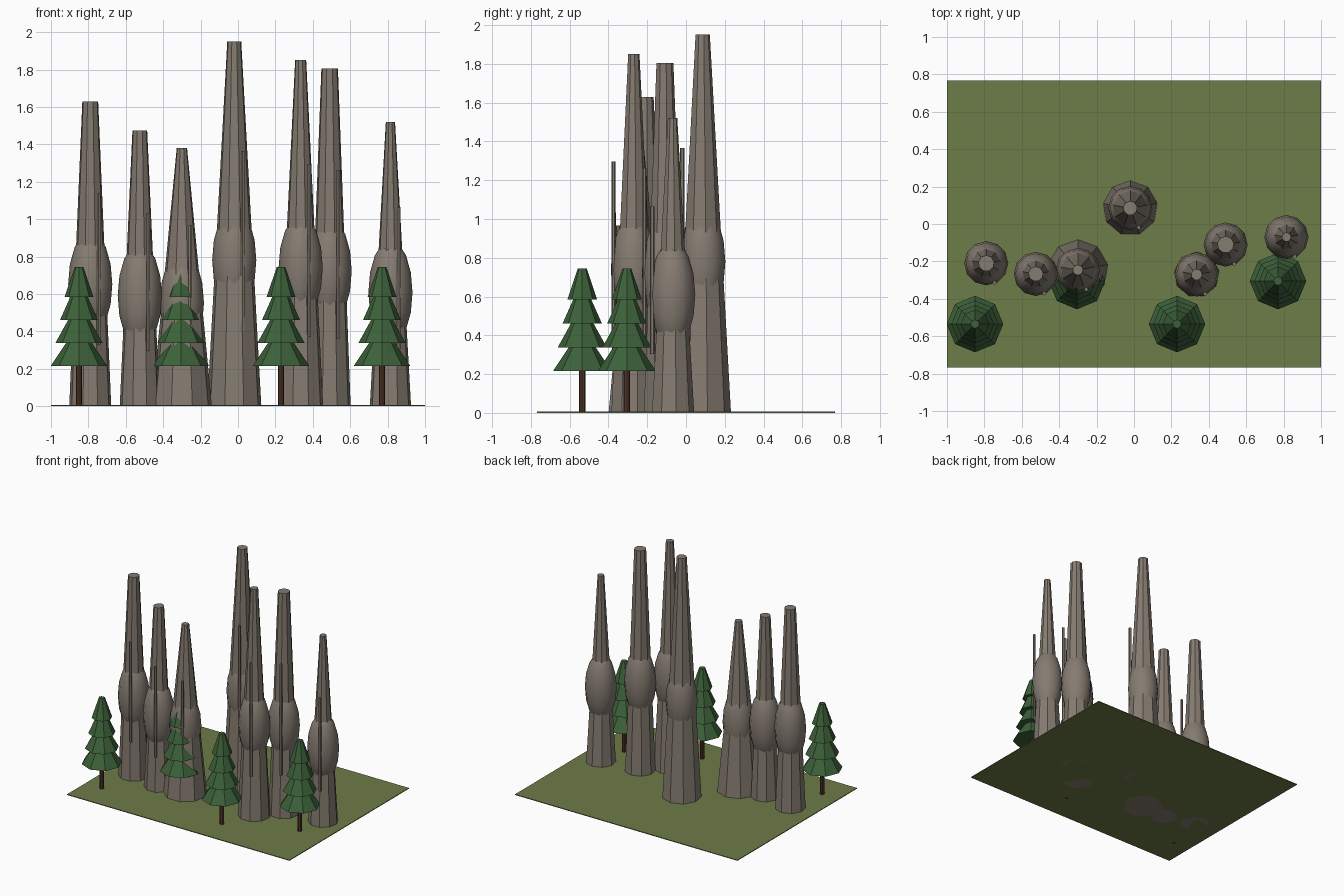
import bpy

if "Cube" in bpy.data.objects:
    bpy.data.objects.remove(bpy.data.objects["Cube"])


def material(name, rgb):
    m = bpy.data.materials.new(name)
    m.diffuse_color = (*rgb, 1.0)
    m.use_nodes = True
    m.node_tree.nodes["Principled BSDF"].inputs["Base Color"].default_value = m.diffuse_color
    return m


STONE = material("grey_brown_stone", (0.235, 0.20, 0.165))
GRASS = material("olive_grass", (0.155, 0.20, 0.066))
NEEDLES = material("dark_green_needles", (0.046, 0.12, 0.042))
BARK = material("brown_bark", (0.09, 0.038, 0.022))


def finish(name, mat):
    ob = bpy.context.object
    ob.name = name
    ob.data.materials.append(mat)
    return ob


def cone(name, mat, x, y, z0, z1, r1, r2, sides):
    """Upright tapered prism from z0 to z1."""
    bpy.ops.mesh.primitive_cone_add(vertices=sides, radius1=r1, radius2=r2,
                                    depth=z1 - z0, location=(x, y, (z0 + z1) / 2))
    return finish(name, mat)


def spire(i, x, y, height, base, top):
    # Tapered nine-sided column
    cone(f"spire_column_{i}", STONE, x, y, 0, height, base, top, 9)
    # Swollen middle
    bpy.ops.mesh.primitive_uv_sphere_add(segments=12, ring_count=8, radius=1,
                                         location=(x, y, 0.4 * height))
    bulge = finish(f"spire_bulge_{i}", STONE)
    bulge.scale = (0.118, 0.118, 0.28)
    bpy.ops.object.transform_apply(location=False, rotation=False, scale=True)
    bpy.ops.object.shade_smooth()
    # Thin upright rib on the front
    cone(f"spire_rib_{i}", STONE, x + 0.045, y - 0.104,
         0.2 * height, 0.7 * height, 0.011, 0.011, 6)


def tree(i, x, y):
    # Trunk and four stacked skirts of needles
    cone(f"tree_trunk_{i}", BARK, x, y, 0, 0.24, 0.0165, 0.0165, 8)
    for k in range(4):
        z = 0.215 + 0.123 * k
        r = 0.151 - 0.0247 * k
        cone(f"tree_tier_{i}_{k + 1}", NEEDLES, x, y, z, z + 0.16, r, 0.3 * r, 8)


# Ground slab
bpy.ops.mesh.primitive_cube_add(size=1, location=(0, 0, 0.003))
ground = finish("ground", GRASS)
ground.scale = (2.0, 1.535, 0.006)
bpy.ops.object.transform_apply(location=False, rotation=False, scale=True)

# Spires: x, y, height, base radius, top radius
for n, s in enumerate([
    (-0.79, -0.21, 1.63, 0.114, 0.043),
    (-0.525, -0.267, 1.475, 0.109, 0.040),
    (-0.30, -0.246, 1.38, 0.163, 0.028),
    (-0.02, 0.085, 1.95, 0.147, 0.038),
    (0.335, -0.27, 1.85, 0.122, 0.030),
    (0.49, -0.11, 1.805, 0.114, 0.045),
    (0.815, -0.07, 1.52, 0.112, 0.025),
], 1):
    spire(n, *s)

# Trees
for n, p in enumerate([(-0.85, -0.535), (-0.305, -0.305),
                       (0.23, -0.535), (0.77, -0.305)], 1):
    tree(n, *p)
